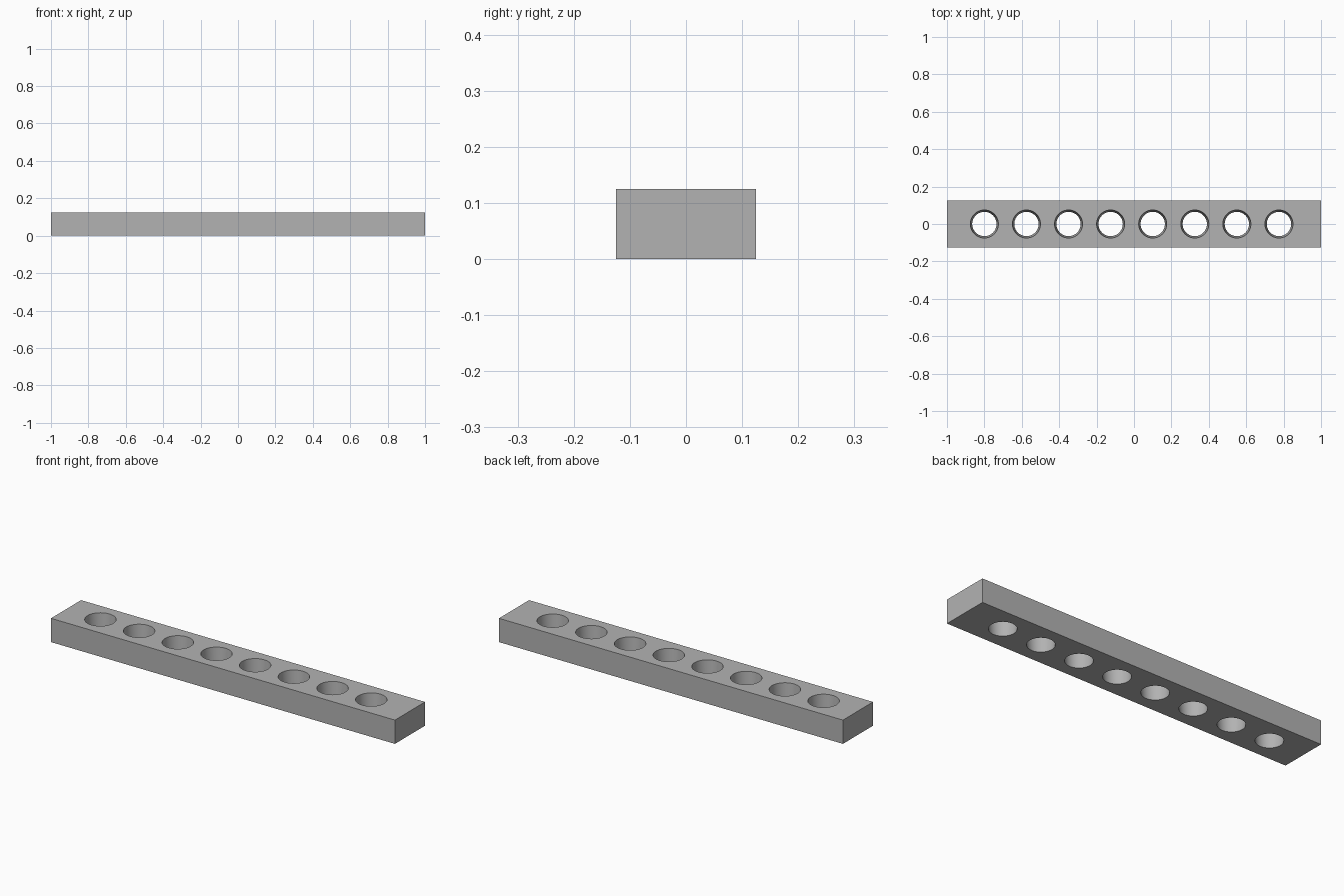
import bpy
import math

if "Cube" in bpy.data.objects:
    bpy.data.objects.remove(bpy.data.objects["Cube"], do_unlink=True)

LENGTH, DEPTH, HEIGHT = 2.0, 0.25, 0.125
HOLES, FIRST_X, SPACING = 8, -0.8, 0.225
TOP_RADIUS, BOTTOM_RADIUS = 0.075, 0.065
MARGIN = 0.02

# Plain grey material
grey = bpy.data.materials.new("plain_grey")
grey.use_nodes = True
color = (0.45, 0.45, 0.45, 1)
grey.diffuse_color = color
grey.node_tree.nodes["Principled BSDF"].inputs["Base Color"].default_value = color

# Rectangular bar
bpy.ops.mesh.primitive_cube_add(size=1, location=(0, 0, HEIGHT / 2))
bar = bpy.context.object
bar.name = "rack_bar"
bar.scale = (LENGTH, DEPTH, HEIGHT)
bpy.ops.object.transform_apply(location=True, rotation=False, scale=True)
bar.data.materials.append(grey)

# Tapered cutters, extended past both faces along the same slope
extra = (TOP_RADIUS - BOTTOM_RADIUS) / HEIGHT * MARGIN
cutters = []
for i in range(HOLES):
    bpy.ops.mesh.primitive_cone_add(
        vertices=64, radius1=BOTTOM_RADIUS - extra, radius2=TOP_RADIUS + extra,
        depth=HEIGHT + 2 * MARGIN,
        location=(FIRST_X + i * SPACING, 0, HEIGHT / 2))
    cutter = bpy.context.object
    cutter.name = f"hole_cutter_{i + 1}"
    cutter.data.materials.append(grey)
    cutter.hide_render = True
    cutters.append(cutter)

# Cut the row of holes
bpy.ops.object.select_all(action="DESELECT")
bar.select_set(True)
bpy.context.view_layer.objects.active = bar
for cutter in cutters:
    cut = bar.modifiers.new("hole", "BOOLEAN")
    cut.operation = "DIFFERENCE"
    cut.solver = "EXACT"
    cut.object = cutter
    bpy.ops.object.modifier_apply(modifier=cut.name)
for cutter in cutters:
    bpy.data.objects.remove(cutter, do_unlink=True)

# Smooth hole walls with crisp rims
bpy.ops.object.shade_smooth_by_angle(angle=math.radians(30))
